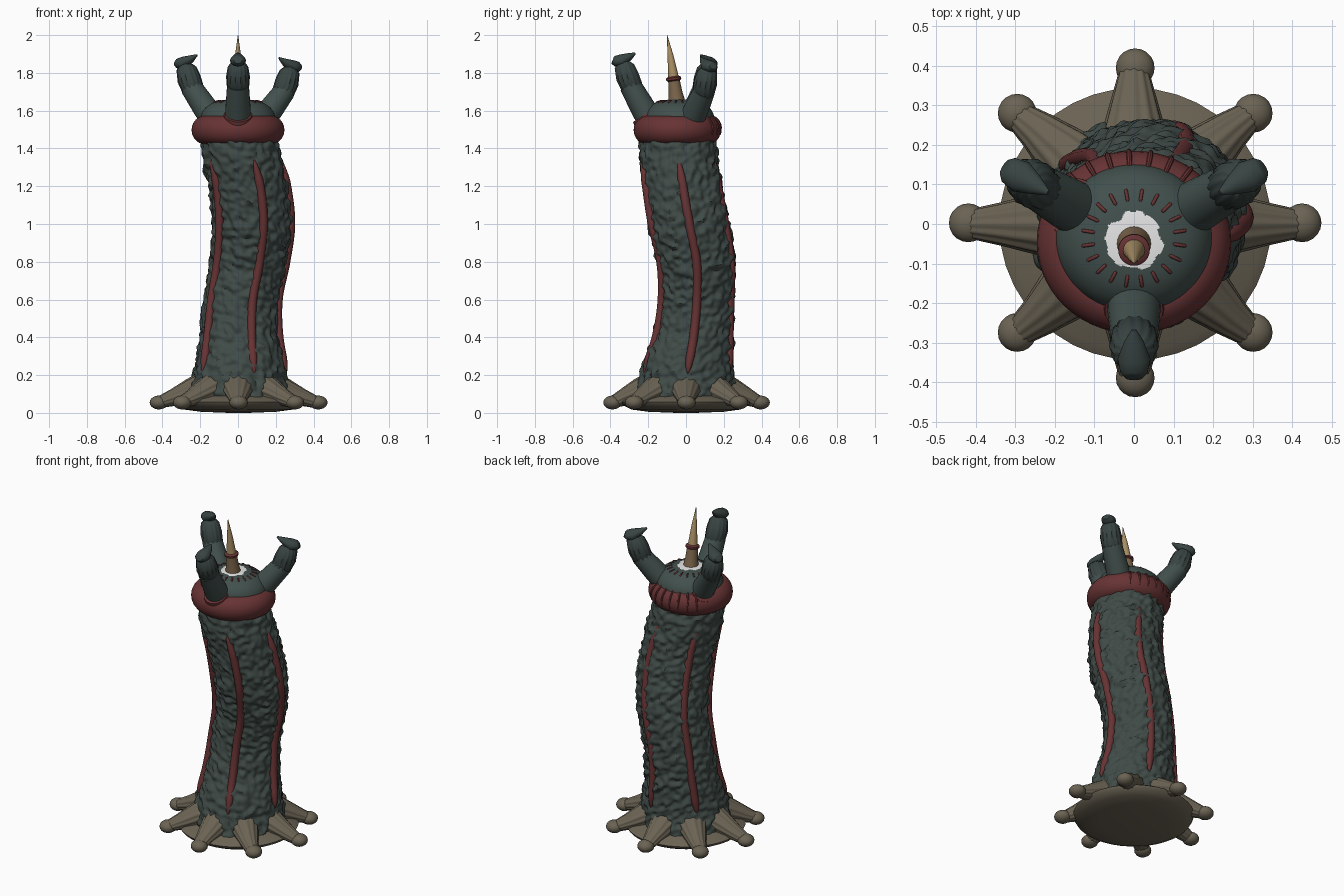
import bpy
import math
from mathutils import Vector, noise

if "Cube" in bpy.data.objects:
    bpy.data.objects.remove(bpy.data.objects["Cube"])


def material(name, r, g, b):
    m = bpy.data.materials.new(name)
    m.use_nodes = True
    m.diffuse_color = (r, g, b, 1)
    bsdf = m.node_tree.nodes["Principled BSDF"]
    bsdf.inputs["Base Color"].default_value = (r, g, b, 1)
    bsdf.inputs["Roughness"].default_value = 0.8
    return m


BARK = material("bark green", 0.05, 0.069, 0.062)
GREEN = material("deep green", 0.054, 0.08, 0.073)
DARK = material("dark green", 0.04, 0.058, 0.054)
RED = material("dull red", 0.138, 0.033, 0.034)
STONE = material("stone brown", 0.145, 0.124, 0.088)
HORN = material("horn tan", 0.4, 0.28, 0.13)
BROWN = material("horn base brown", 0.2, 0.13, 0.07)
WHITE = material("white", 0.9, 0.9, 0.9)


def build(name, verts, faces, mat, angle=40):
    mesh = bpy.data.meshes.new(name)
    mesh.from_pydata(verts, [], faces)
    mesh.materials.append(mat)
    ob = bpy.data.objects.new(name, mesh)
    bpy.context.collection.objects.link(ob)
    bpy.ops.object.select_all(action="DESELECT")
    ob.select_set(True)
    bpy.context.view_layer.objects.active = ob
    bpy.ops.object.shade_smooth_by_angle(angle=math.radians(angle))
    return ob


def loft(name, points, radii, mat, sides=16, ribs=0, depth=0.0, flat=1.0, rough=None):
    """Tube along points; ribs flute the section, rough adds a surface offset."""
    pts = [Vector(p) for p in points]
    chord = (pts[-1] - pts[0]).normalized()
    ref = Vector((0, 1, 0)) if abs(chord.z) > 0.95 else Vector((0, 0, 1))
    verts, faces = [], []
    for i, p in enumerate(pts):
        t = (pts[min(i + 1, len(pts) - 1)] - pts[max(i - 1, 0)]).normalized()
        u = ref.cross(t).normalized()
        v = t.cross(u)
        for k in range(sides):
            a = math.tau * k / sides
            r = radii[i] * (1 + depth * math.cos(ribs * a))
            d = u * math.cos(a) + v * math.sin(a) * flat
            if rough:
                r += rough(p + d * r)
            verts.append(p + d * r)
    for i in range(len(pts) - 1):
        for k in range(sides):
            a, b = i * sides + k, i * sides + (k + 1) % sides
            faces.append((a, b, b + sides, a + sides))
    faces.append(tuple(reversed(range(sides))))
    faces.append(tuple(range(len(verts) - sides, len(verts))))
    return build(name, verts, faces, mat)


def lathe(name, profile, mat, centre, sides=48, flat=1.0):
    cx, cy = centre
    return loft(name, [(cx, cy, z) for r, z in profile], [r for r, z in profile],
                mat, sides, flat=flat)


def ball(name, centre, radius, squash, mat):
    n = 10
    angles = [-math.pi / 2 + math.pi * (i + 0.05) / (n + 0.1) for i in range(n + 1)]
    x, y, z = centre
    pts = [(x, y, z + squash * radius * math.sin(a)) for a in angles]
    return loft(name, pts, [radius * math.cos(a) for a in angles], mat, 20)


# Swaying trunk: x, y and radius at even heights
KEYS = [(.005, .002, .275), (.01, .008, .243), (.008, .04, .208), (.018, .058, .194),
        (.053, .056, .199), (.071, .018, .207), (.054, -.016, .203),
        (.01, -.044, .2), (0, -.046, .17)]


def spine(z):
    f = min(max(z / 0.2, 0), len(KEYS) - 1.001)
    i, t = int(f), f - int(f)
    a, b, c, d = [Vector(KEYS[min(max(i + j, 0), len(KEYS) - 1)]) for j in (-1, 0, 1, 2)]
    return b + (c - a) * (t / 2) + (2 * a - 5 * b + 4 * c - d) * (t * t / 2) \
        + (3 * b - a - 3 * c + d) * (t ** 3 / 2)


def bark(p):
    q = Vector((p.x + .3 * p.z, p.y - .2 * p.z, p.z))
    return 0.002 + 0.018 * noise.noise(q * 30) + 0.008 * noise.noise(q * 11)


heights = [0.06 + 1.44 * i / 180 for i in range(181)]
loft("trunk", [(*spine(z).xy, z) for z in heights], [spine(z).z for z in heights],
     BARK, 150, rough=bark)

# Five raised veins running up the trunk, the rear ones sunk deeper
for n, lift in enumerate((.002, -.009, -.007, .001, .001)):
    ang = math.tau * n / 5
    path, width = [], []
    for i in range(61):
        f = i / 60
        z = 0.21 + 1.13 * f
        x, y, r = spine(z)
        path.append((x + (r + lift) * math.cos(ang), y + (r + lift) * math.sin(ang), z))
        width.append(0.002 + 0.021 * min(1, 14 * f, 10 * (1 - f)) ** 0.5)
    loft("trunk_vein", path, width, RED, 12)

# Base plate with eight fluted roots ending in knobs
lathe("base_plate", [(.05, 0), (.2, .006), (.29, .018), (.335, .042), (.344, .058),
                     (.32, .074), (.25, .092), (.2, .12)], STONE, (.003, 0), 40)
for n in range(8):
    ang = math.tau * n / 8
    c, s = math.cos(ang), math.sin(ang)
    loft("root", [(.17 * c, .17 * s, .142), (.25 * c, .25 * s, .117),
                  (.34 * c, .33 * s, .082), (.41 * c, .385 * s, .058)],
         [.094, .074, .052, .037], STONE, 60, ribs=12, depth=.04, flat=.85)
    ball("root_knob", (.003 + .422 * c, .003 + .392 * s, .055), .049, .75, STONE)

# Collar around the top
TOP = Vector((0, -.046, 0))
SQUASH = .94
collar = [(.17 + .076 * math.cos(a), 1.498 + .077 * math.sin(a))
          for a in [math.radians(-120 + 15 * i) for i in range(17)]]
lathe("collar", collar, RED, TOP.xy, 56, SQUASH)
for deg in range(54, 140, 13):
    a = math.radians(deg)
    path, width = [], []
    for i in range(9):
        e = math.radians(-20 + 14 * i)
        r = .17 + .077 * math.cos(e)
        path.append((r * math.cos(a), TOP.y + SQUASH * r * math.sin(a), 1.498 + .078 * math.sin(e)))
        width.append(.002 + .005 * math.sin(math.pi * i / 8))
    loft("collar_ridge", path, width, RED, 8)


# Domed cap with a ragged pale centre
def cap_height(r):
    return 1.545 + 0.115 * max(0, 1 - (r / .2) ** 3) ** 0.5


rings = [.199 - .194 * i / 50 for i in range(51)]
cap = lathe("cap", [(r, cap_height(r)) for r in rings], GREEN, (0, -.036), 96, SQUASH)
cap.data.materials.append(WHITE)
for f in cap.data.polygons:
    off = f.center - Vector((0, -.043, f.center.z))
    if off.length < .071 + .014 * noise.noise(f.center * 40):
        f.material_index = 1
for n in range(20):
    a = math.tau * (n + .5) / 20
    path = [(r * math.cos(a), -.036 + SQUASH * r * math.sin(a), cap_height(r) + .001)
            for r in (.1, .104, .13, .134)]
    loft("cap_mark", path, [.002, .0045, .0045, .002], RED, 8)

# Central horn with a ring
loft("horn_base", [(0, -.048, 1.64), (0, -.056, 1.7), (0, -.065, 1.77)],
     [.046, .036, .03], BROWN, 24)
loft("horn_ring", [(0, -.0635, 1.756), (0, -.0645, 1.763), (0, -.066, 1.774), (0, -.067, 1.781)],
     [.03, .04, .04, .03], RED, 24)
loft("horn", [(0, -.066, 1.775), (0, -.082, 1.89), (0, -.1, 2.0)],
     [.028, .016, .001], HORN, 20)

# Three jointed arms with fluted wrists and inward beaks: angle, lean, drop
for deg, lean, drop in ((-90, 0, 0), (30, .35, .03), (150, .35, .012)):
    d = Vector((math.cos(math.radians(deg)), math.sin(math.radians(deg)), 0))

    def at(r, z):
        out = min(r - .14, .1)
        return TOP + d * (r + lean * out) + Vector((0, 0, z - drop * out * 10))

    loft("arm_socket", [at(.14, 1.53), at(.172, 1.58)], [.088, .074], RED, 24)
    loft("upper_arm", [at(.14, 1.54), at(.185, 1.62), at(.25, 1.735)],
         [.069, .066, .058], GREEN, 24)
    loft("wrist", [at(.232, 1.7), at(.24, 1.725), at(.264, 1.78), at(.28, 1.835), at(.28, 1.86)],
         [.04, .057, .061, .052, .03], DARK, 56, ribs=14, depth=.035)
    loft("beak", [at(.343, 1.866), at(.332, 1.862), at(.295, 1.865), at(.25, 1.888), at(.222, 1.904)],
         [.022, .034, .042, .024, .006], DARK, 20, flat=.8)
